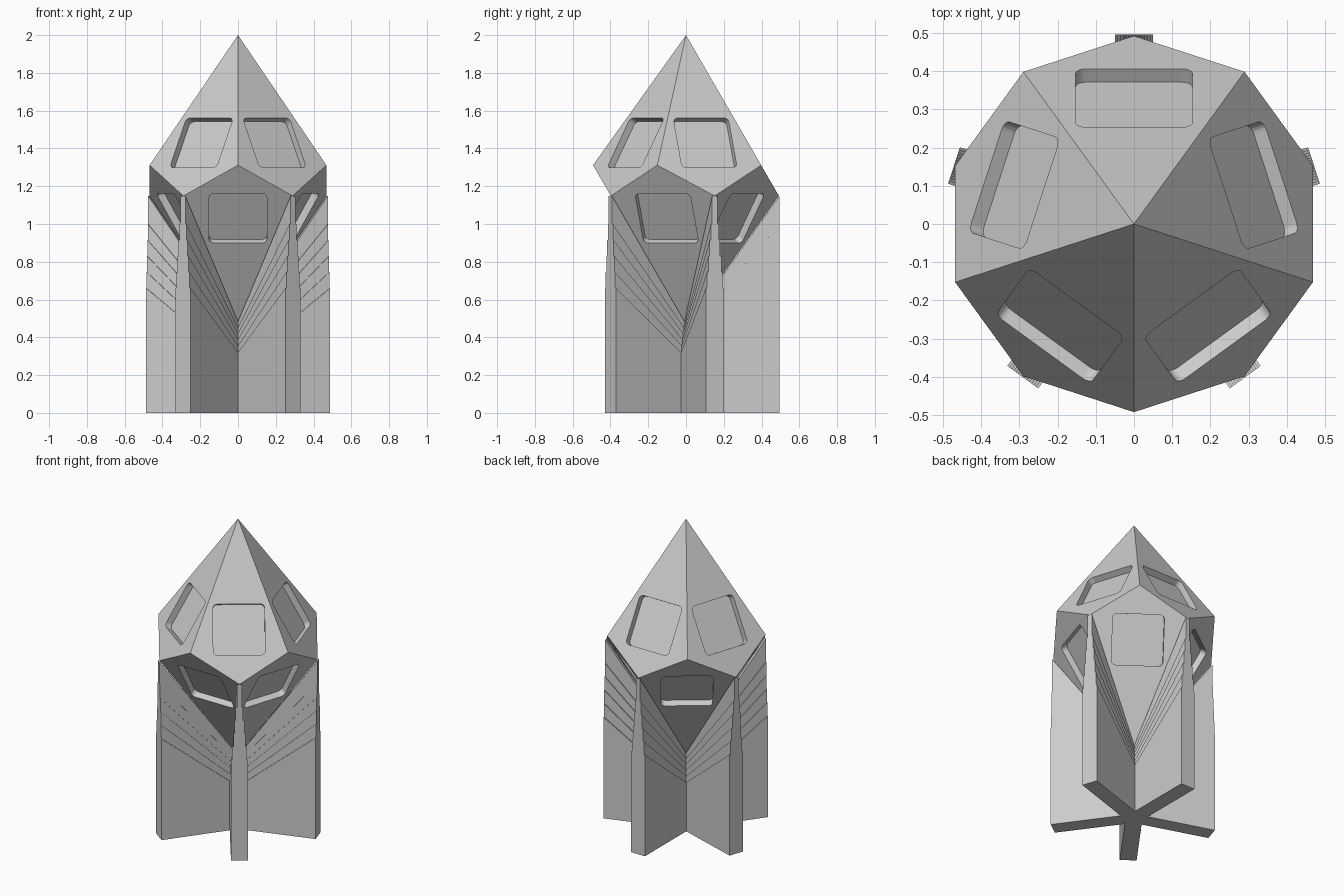
import bpy, bmesh
from math import radians, sin, cos, tan, atan2, pi
from mathutils import Matrix, Vector

old = bpy.data.objects.get("Cube")
if old:
    bpy.data.objects.remove(old, do_unlink=True)

grey = bpy.data.materials.new("plain_grey")
grey.use_nodes = True
grey.diffuse_color = (0.6, 0.6, 0.6, 1)
grey.node_tree.nodes["Principled BSDF"].inputs["Base Color"].default_value = (0.6, 0.6, 0.6, 1)

SIDES = 5
RADIUS = 0.492               # belt corners of the gem
CENTRE, REACH = 1.23, 0.77   # gem mid height and half height
ZIGZAG = REACH * tan(radians(18)) ** 2
FIN_REACH = 0.495


def polar(r, angle, z):
    return Vector((r * cos(angle), r * sin(angle), z))


def make_object(name, bm):
    bmesh.ops.recalc_face_normals(bm, faces=bm.faces[:])
    mesh = bpy.data.meshes.new(name)
    bm.to_mesh(mesh)
    bm.free()
    mesh.materials.append(grey)
    obj = bpy.data.objects.new(name, mesh)
    bpy.context.collection.objects.link(obj)
    return obj


# Ten-sided gem: kite faces between two points and a zigzag belt
bm = bmesh.new()
top = bm.verts.new((0, 0, CENTRE + REACH))
tip = bm.verts.new((0, 0, CENTRE - REACH))
belt = [bm.verts.new(polar(RADIUS, -pi / 2 + i * pi / SIDES,
                           CENTRE + (ZIGZAG if i % 2 == 0 else -ZIGZAG)))
        for i in range(2 * SIDES)]
for i in range(2 * SIDES):
    pole = top if i % 2 else tip
    bm.faces.new((pole, belt[i - 1], belt[i], belt[(i + 1) % (2 * SIDES)]))
gem = make_object("ten_sided_gem", bm)

# Rounded square recess in the middle of every kite face
tilt = atan2(REACH + ZIGZAG, RADIUS)
bm = bmesh.new()
for i in range(2 * SIDES):
    upper = i % 2 == 1
    angle = -pi / 2 + i * pi / SIDES
    height = CENTRE + (0.2 if upper else -0.2)
    distance = (REACH - 0.2) / tan(tilt)
    place = (Matrix.Translation(polar(distance, angle, height))
             @ Matrix.Rotation(angle, 4, "Z")
             @ Matrix.Rotation(tilt if upper else pi - tilt, 4, "Y"))
    part = bmesh.new()
    bmesh.ops.create_cube(part, size=1)
    bmesh.ops.scale(part, vec=(0.304, 0.306, 0.08), verts=part.verts)
    corners = [e for e in part.edges
               if abs(e.verts[0].co.z - e.verts[1].co.z) > 0.01]
    bmesh.ops.bevel(part, geom=corners, offset=0.026, segments=5,
                    profile=0.5, affect="EDGES")
    part.transform(place)
    temp = bpy.data.meshes.new("recess_part")
    part.to_mesh(temp)
    part.free()
    bm.from_mesh(temp)
    bpy.data.meshes.remove(temp)
cutter = make_object("recess_cutter", bm)
cutter.hide_render = True

mod = gem.modifiers.new("recesses", "BOOLEAN")
mod.operation = "DIFFERENCE"
mod.solver = "EXACT"
mod.object = cutter
bpy.context.view_layer.objects.active = gem
bpy.ops.object.modifier_apply(modifier=mod.name)
bpy.data.objects.remove(cutter, do_unlink=True)

# Five-finned stand: star rings stacked in steps that narrow towards the gem
steps = 6
inner = [0.265 + 0.038 * k for k in range(steps)]
outer = [0.66, 0.745, 0.83, 0.915, 1.0, 1.148]
half = [0.05 - 0.007 * k for k in range(steps)]


def star_ring(bm, width, z_in, z_out):
    """Valley, then the two outer corners, for every fin."""
    ring = []
    valley_along = width / tan(pi / SIDES)
    valley_z = z_in + (z_out - z_in) * valley_along / FIN_REACH
    for k in range(SIDES):
        angle = pi / 2 + k * 2 * pi / SIDES
        spin = Matrix.Rotation(angle, 4, "Z")
        for point in ((valley_along, -width, valley_z),
                      (FIN_REACH, -width, z_out),
                      (FIN_REACH, width, z_out)):
            ring.append(bm.verts.new(spin @ Vector(point)))
    return ring


bm = bmesh.new()
rings = [star_ring(bm, half[0], 0, 0)]
for k in range(steps):
    rings.append(star_ring(bm, half[k], inner[k], outer[k]))
    if k + 1 < steps:
        rings.append(star_ring(bm, half[k + 1], inner[k], outer[k]))
for low, high in zip(rings, rings[1:]):
    for i in range(len(low)):
        j = (i + 1) % len(low)
        # Fin ends stay in one plane, so ledges there have no area
        flat_end = i % 3 == 1 and abs(low[i].co.z - high[i].co.z) < 1e-5
        if not flat_end:
            bm.faces.new((low[i], low[j], high[j], high[i]))
bm.faces.new(rings[0])

# Close the top of each fin inside the gem
centre = bm.verts.new((0, 0, inner[-1]))
last = rings[-1]
for k in range(SIDES):
    a = 3 * k
    bm.faces.new((centre, last[a], last[a + 1], last[a + 2], last[(a + 3) % len(last)]))
make_object("finned_stand", bm)
